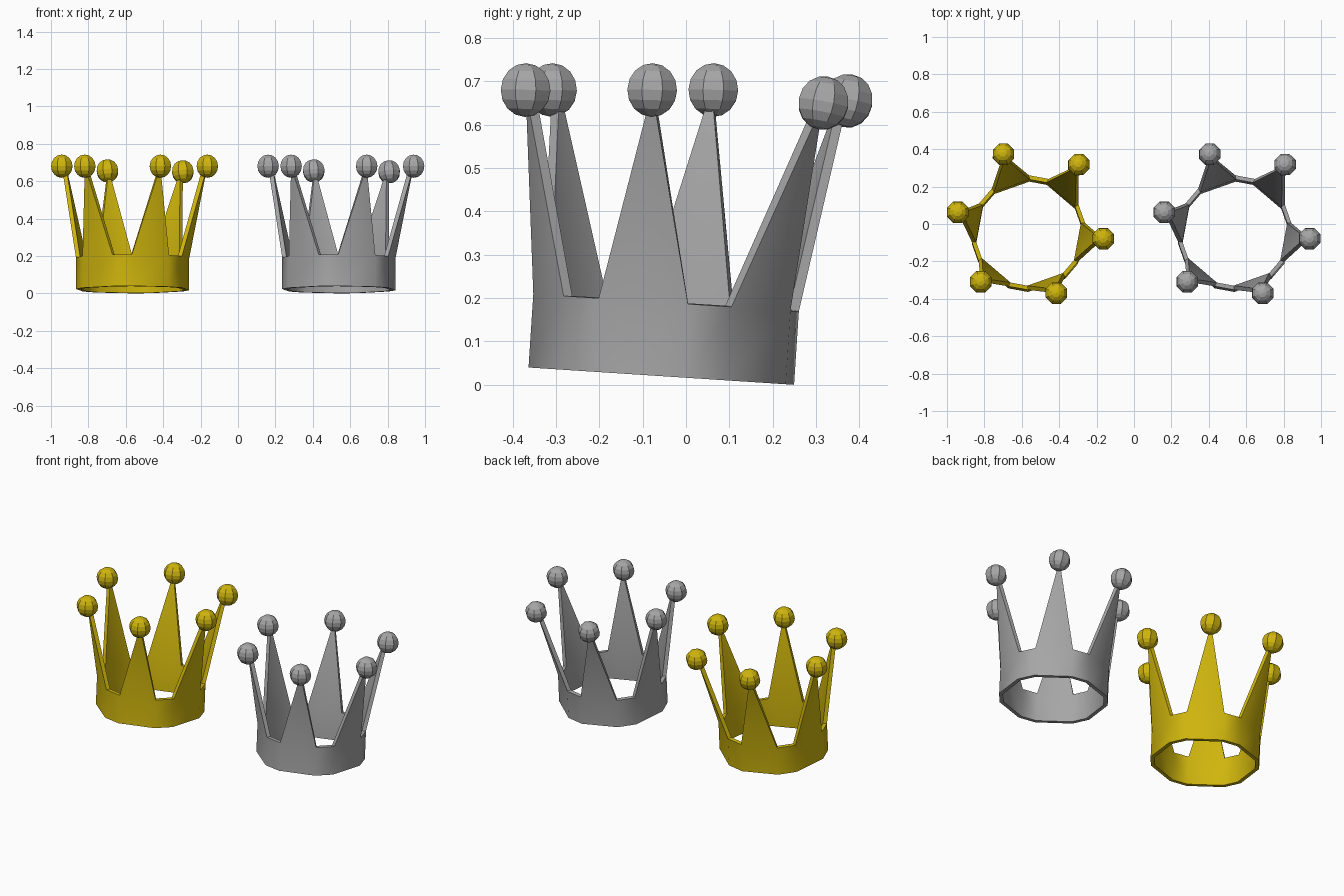
import bpy, math
from mathutils import Matrix, Vector

if "Cube" in bpy.data.objects:
    bpy.data.objects.remove(bpy.data.objects["Cube"])

R, BAND, WALL, BALL = 0.307, 0.17, 0.023, 0.062
TILT = Matrix.Rotation(-0.065, 4, 'X')
CENTRE = Vector((0.539, -0.057, 0.02))
# ball centres, counter-clockwise from the right
TIPS = [(0.939, -0.078, 0.68), (0.808, 0.317, 0.65), (0.405, 0.373, 0.655),
        (0.161, 0.063, 0.68), (0.284, -0.309, 0.68), (0.688, -0.37, 0.68)]


def material(name, colour):
    m = bpy.data.materials.new(name)
    m.diffuse_color = (*colour, 1)
    m.use_nodes = True
    m.node_tree.nodes["Principled BSDF"].inputs["Base Color"].default_value = m.diffuse_color
    return m


def ring_point(deg, z):
    a = math.radians(deg)
    return CENTRE + TILT @ Vector((R * math.cos(a), R * math.sin(a), z))


def finish(ob, name, mat):
    ob.name = name
    ob.data.materials.append(mat)


def crown(label, dx, mat):
    shift = Vector((dx, 0, 0))
    # band with six tall points: wide panels carry spikes, narrow ones are gaps
    angles = [-10.5 + 60 * k + s for k in range(6) for s in (-20, 20)]
    verts = [ring_point(a, 0) + shift for a in angles]
    verts += [ring_point(a, BAND) + shift for a in angles]
    verts += [Vector(t) + shift for t in TIPS]
    faces = [(i, (i + 1) % 12, 12 + (i + 1) % 12, 12 + i) for i in range(12)]
    faces += [(12 + 2 * k, 13 + 2 * k, 24 + k) for k in range(6)]
    me = bpy.data.meshes.new(label + "_band")
    me.from_pydata(verts, [], faces)
    ob = bpy.data.objects.new(label + "_band", me)
    bpy.context.collection.objects.link(ob)
    finish(ob, label + "_band", mat)
    bpy.ops.object.select_all(action='DESELECT')
    bpy.context.view_layer.objects.active = ob
    ob.select_set(True)
    sol = ob.modifiers.new("wall", 'SOLIDIFY')
    sol.thickness, sol.offset = WALL, -1
    bpy.ops.object.modifier_apply(modifier=sol.name)
    bpy.ops.object.shade_smooth_by_angle(angle=math.radians(40))

    # faceted balls on the points
    for k, t in enumerate(TIPS):
        lean = -0.2 if t[1] > 0.2 else -0.03
        bpy.ops.mesh.primitive_uv_sphere_add(
            segments=8, ring_count=8, radius=BALL,
            location=Vector(t) + shift,
            rotation=(lean, 0, math.radians(22.5)))
        finish(bpy.context.object, f"{label}_ball_{k + 1}", mat)


crown("grey_crown", 0, material("grey", (0.38, 0.38, 0.38)))
crown("gold_crown", -1.103, material("gold", (0.62, 0.46, 0.004)))
